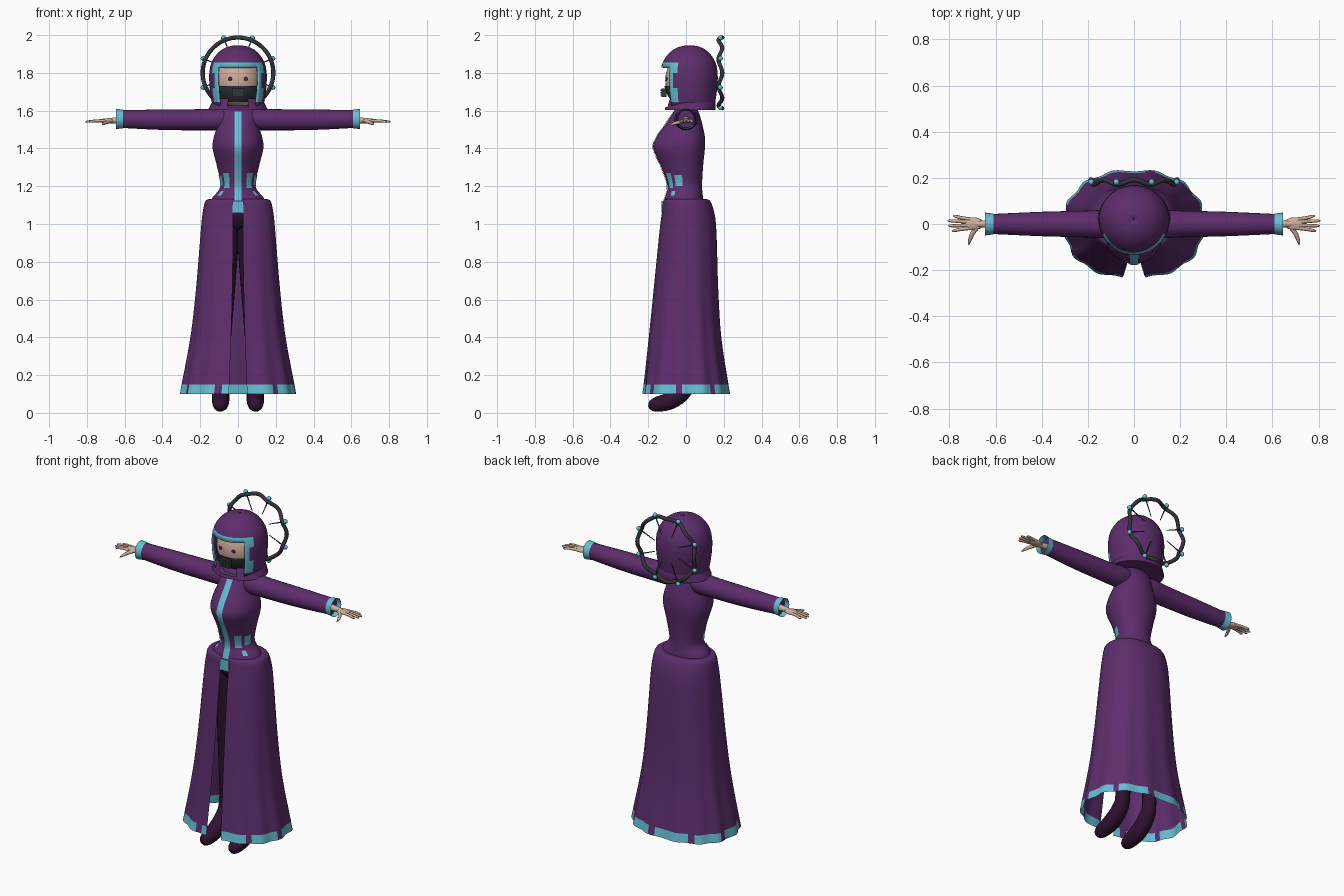
import bpy, bmesh
from math import sin, cos, pi, radians, degrees, sqrt, asin
from mathutils import Vector

if "Cube" in bpy.data.objects:
    bpy.data.objects.remove(bpy.data.objects["Cube"])


def material(name, rgb):
    m = bpy.data.materials.new(name)
    m.use_nodes = True
    m.diffuse_color = (*rgb, 1)
    m.node_tree.nodes["Principled BSDF"].inputs["Base Color"].default_value = (*rgb, 1)
    return m


PURPLE = material("purple cloth", (0.11, 0.027, 0.15))
CYAN = material("cyan trim", (0.13, 0.52, 0.66))
SKIN = material("skin", (0.64, 0.42, 0.33))
BLACK = material("charcoal metal", (0.035, 0.037, 0.043))
BOOT = material("dark plum", (0.028, 0.006, 0.03))
EYE = material("violet eye", (0.09, 0.015, 0.13))


def finish(ob, mats, angle=50):
    for m in mats:
        ob.data.materials.append(m)
    bpy.ops.object.select_all(action="DESELECT")
    ob.select_set(True)
    bpy.context.view_layer.objects.active = ob
    bpy.ops.object.shade_smooth_by_angle(angle=radians(angle))
    return ob


def loft(name, rings, mats, rule=None, closed=True, caps=False, angle=50):
    """Skin rings of points; rule(row, column, centre) gives a colour or None for a hole."""
    bm = bmesh.new()
    grid = [[bm.verts.new(p) for p in r] for r in rings]
    n = len(grid[0])
    for i in range(len(grid) - 1):
        for j in range(n if closed else n - 1):
            k = (j + 1) % n
            quad = (grid[i][j], grid[i][k], grid[i + 1][k], grid[i + 1][j])
            mid = sum((v.co for v in quad), Vector()) / 4
            colour = rule(i, j, mid) if rule else 0
            if colour is not None:
                bm.faces.new(quad).material_index = colour
    if caps:
        bm.faces.new(grid[0])
        bm.faces.new(grid[-1])
    bmesh.ops.delete(bm, geom=[v for v in bm.verts if not v.link_faces], context="VERTS")
    bmesh.ops.recalc_face_normals(bm, faces=bm.faces)
    me = bpy.data.meshes.new(name)
    bm.to_mesh(me)
    bm.free()
    ob = bpy.data.objects.new(name, me)
    bpy.context.collection.objects.link(ob)
    return finish(ob, mats, angle)


def smooth(rows, steps=4):
    """Catmull-Rom through the rows."""
    out = []
    for i in range(len(rows) - 1):
        quad = zip(rows[max(i - 1, 0)], rows[i], rows[i + 1], rows[min(i + 2, len(rows) - 1)])
        quad = list(quad)
        for s in range(steps):
            t = s / steps
            out.append(tuple(b + t / 2 * (c - a + t * (2*a - 5*b + 4*c - d + t * (3*b - a - 3*c + d)))
                             for a, b, c, d in quad))
    return out + [tuple(rows[-1])]


def oval(z, rx, front, back, a, y0=0, power=1):
    """Point on an egg-shaped section; angle a runs from the front towards +x."""
    s, c = sin(a), cos(a)
    bend = lambda v: abs(v) ** power * (1 if v > 0 else -1)
    return Vector((rx * bend(s), y0 - (front if c > 0 else back) * bend(c), z))


def tube(name, path, mat, seg=12, steps=4):
    """Round tube through (x, y, z, radius) rows."""
    rows = smooth(path, steps)
    pts = [Vector(r[:3]) for r in rows]
    rings = []
    for i, p in enumerate(pts):
        d = pts[min(i + 1, len(pts) - 1)] - pts[max(i - 1, 0)]
        q = d.to_track_quat("Z", "Y")
        r = max(rows[i][3], 0.0005)
        rings.append([p + q @ Vector((r * cos(2*pi*k/seg), r * sin(2*pi*k/seg), 0)) for k in range(seg)])
    return loft(name, rings, [mat], caps=True, angle=70)


def ball(name, centre, size, mat, seg=24):
    bpy.ops.mesh.primitive_uv_sphere_add(segments=seg, ring_count=seg // 2, location=centre)
    ob = bpy.context.object
    ob.name = name
    ob.scale = size
    return finish(ob, [mat])


def box(name, centre, size, mat):
    bpy.ops.mesh.primitive_cube_add(size=1, location=centre)
    ob = bpy.context.object
    ob.name = name
    ob.scale = size
    return finish(ob, [mat], 30)


TURN = [2 * pi * k / 48 for k in range(48)]

# Bodice: height, half width, front depth, back depth
body = smooth([(1.11, .145, .118, .092), (1.14, .135, .112, .09), (1.2, .093, .098, .085),
               (1.3, .11, .13, .09), (1.4, .134, .173, .1), (1.46, .128, .157, .1),
               (1.52, .11, .115, .088), (1.58, .105, .075, .072), (1.615, .085, .052, .055),
               (1.63, .04, .035, .04)], 5)
loft("bodice", [[oval(*r, a) for a in TURN] for r in body], [PURPLE], caps=True)


def body_at(z):
    for p, q in zip(body, body[1:]):
        if p[0] <= z <= q[0]:
            t = (z - p[0]) / (q[0] - p[0])
            return [u + (v - u) * t for u, v in zip(p, q)]


def patch(name, a0, a1, z0, z1, width=None):
    """Thin trim plate lying on the bodice."""
    rings = []
    for i in range(25):
        z, rx, f, b = body_at(z0 + (z1 - z0) * i / 24)
        lo, hi = (-asin(width / rx), asin(width / rx)) if width else (radians(a0), radians(a1))
        rings.append([oval(z, rx + .004, f + .004, b + .004, lo + (hi - lo) * k / 6) for k in range(7)])
    loft(name, rings, [CYAN], closed=False)


patch("front_stripe", 0, 0, 1.125, 1.595, .018)
for side, s in (("left", 1), ("right", -1)):
    patch(side + "_waist_panel", 27*s, 48*s, 1.19, 1.27)
    patch(side + "_side_panel", 58*s, 80*s, 1.2, 1.26)
    patch(side + "_waist_tab", 44*s, 57*s, 1.15, 1.175)

# Skirt: height, half width, front, back, half gap, fold depth
skirt = smooth([(1.13, .13, .1, .09, .026, 0), (1.125, .17, .12, .125, .026, 0),
                (1.06, .187, .128, .15, .026, 0), (.95, .198, .142, .162, .026, .003),
                (.65, .222, .172, .172, .03, .008), (.4, .25, .198, .188, .037, .013),
                (.15, .295, .226, .225, .046, .02), (.1, .303, .234, .233, .05, .022)])


def skirt_ring(row):
    z, rx, f, b, gap, fold = row
    start = asin((gap / rx) ** (1 / .88))
    ring = []
    for k in range(97):
        a = start + (2 * pi - 2 * start) * k / 96
        w = 1 + fold * cos(13 * a)
        ring.append(oval(z, rx * w, f * w, b * w, a, power=.88))
    return ring


hem = lambda i, j, c: int(c.z < .15 and j % 12 not in (8, 9))
loft("skirt", [skirt_ring(r) for r in skirt], [PURPLE, CYAN], hem, closed=False)
box("skirt_clasp", (0, -.127, 1.09), (.056, .008, .065), CYAN)
ball("hips", (0, 0, 1.06), (.14, .1, .1), BOOT)

# Limbs
for side, s in (("left", 1), ("right", -1)):
    tube(side + "_leg", [(.06*s, 0, 1.05, .075), (.075*s, .01, .6, .055), (.09*s, .02, .22, .04),
                         (.091*s, -.01, .12, .044), (.092*s, -.08, .066, .046),
                         (.093*s, -.15, .046, .04), (.094*s, -.188, .038, .026),
                         (.094*s, -.2, .036, .002)], BOOT, 20)
    arm = smooth([(.03, .05, .05, 1.555), (.1, .058, .062, 1.555), (.2, .056, .058, 1.552),
                  (.4, .054, .053, 1.552), (.62, .047, .043, 1.556)])
    loft(side + "_sleeve", [[(x*s, ry * cos(a), zc + rz * sin(a)) for a in TURN[::2]]
                            for x, rz, ry, zc in arm], [PURPLE], caps=True)
    cuff = [(.608, .049), (.625, .051), (.646, .054)]
    loft(side + "_cuff", [[(x*s, r * .92 * cos(a), 1.556 + r * sin(a)) for a in TURN[::2]]
                          for x, r in cuff], [CYAN])
    tube(side + "_wrist", [(.6*s, 0, 1.553, .019), (.66*s, 0, 1.548, .015), (.69*s, 0, 1.546, .014)], SKIN)
    ball(side + "_palm", (.694*s, .001, 1.546), (.042, .028, .013), SKIN, 16)
    for n, (y0, y1, tip) in enumerate([(.02, .034, .785), (.008, .014, .808),
                                       (-.005, -.008, .805), (-.017, -.029, .79)]):
        tube(f"{side}_finger_{n + 1}", [(.705*s, y0, 1.547, .0085), (.75*s, (y0 + y1) / 2, 1.546, .0075),
                                        ((tip - .01)*s, y1, 1.542, .006), (tip*s, y1, 1.541, .001)], SKIN, 8, 3)
    tube(side + "_thumb", [(.675*s, -.008, 1.545, .011), (.698*s, -.038, 1.538, .01),
                           (.712*s, -.07, 1.53, .0075), (.716*s, -.094, 1.526, .001)], SKIN, 8, 3)

# Head and face mask
HEAD = Vector((0, .01, 1.76))
tube("neck", [(0, .01, 1.58, .045), (0, .01, 1.7, .045)], SKIN, 20)
ball("head", HEAD, (.122, .12, .145), SKIN, 40)


def face_point(a, z, lift):
    k = sqrt(1 - ((z - HEAD.z) / .145) ** 2)
    return oval(z, .122 * k + lift, .12 * k + lift, .12, a, HEAD.y)


loft("face_mask", [[face_point(radians(-66 + 5.5 * k), z, .007) for k in range(25)]
                   for z in (1.645, 1.66, 1.68, 1.7, 1.715, 1.73)], [BLACK], closed=False)
box("mask_filter", (0, -.117, 1.695), (.062, .026, .045), BLACK)
for n in range(3):
    box(f"filter_bar_{n + 1}", (0, -.131, 1.682 + .013 * n), (.046, .006, .006), BLACK)
for side, s in (("left", 1), ("right", -1)):
    ball(side + "_eye", face_point(asin(.34) * s, 1.768, 0), (.013, .005, .01), EYE, 12)

# Helmet with a cyan border around the face opening
shell = [(1.615, .133), (1.645, .139), (1.68, .145), (1.72, .15), (1.77, .153), (1.8, .152), (1.83, .148),
         (1.856, .14), (1.88, .127), (1.905, .108), (1.925, .083), (1.938, .055), (1.944, .028), (1.946, .002)]


def helmet_rule(i, j, c):
    a = abs((j + .5) * 5 - (360 if j >= 36 else 0))
    if c.z < 1.83 and a < 45:
        return None
    border = 55 if 1.72 < c.z < 1.8 else 65
    return int(1.64 < c.z < 1.856 and a < border)


helmet = loft("helmet", [[oval(z, r, r * 1.02, r * .97, radians(5 * k), .02) for k in range(72)]
                         for z, r in shell], [PURPLE, CYAN], helmet_rule)
thick = helmet.modifiers.new("thickness", "SOLIDIFY")
thick.thickness = .01
thick.offset = -1

# Flared collar, split at the throat
collar = smooth([(1.603, .158, .133, .135), (1.62, .15, .128, .137), (1.645, .138, .12, .136),
                 (1.665, .13, .11, .126)], 2)
split = lambda i, j, c: None if c.z > 1.62 and abs(c.x) < .05 and c.y < 0 else 0
loft("collar", [[oval(*r, a, .02) for a in TURN] for r in collar], [PURPLE], split)
loft("collar_base", [[oval(z, r, r * .85, r * .87, a, .02) for a in TURN]
                     for z, r in ((1.603, .158), (1.612, .04))], [PURPLE])

# Halo wheel behind the head
HUB = Vector((0, .182, 1.8))
wave = lambda t: .01 * cos(8 * t)
rim = [[HUB + Vector(((.187 + .011 * cos(b)) * cos(t), wave(t) + .011 * sin(b), (.187 + .011 * cos(b)) * sin(t)))
        for b in TURN[::4]] for t in (2 * pi * k / 96 for k in range(97))]
loft("halo_rim", rim, [BLACK])
for n in range(8):
    t = pi / 8 + n * pi / 4
    out = Vector((cos(t), 0, sin(t)))
    ball(f"halo_bead_{n + 1}", HUB + out * .2, (.013,) * 3, CYAN, 16)
    tube(f"halo_spoke_{n + 1}", [(*(HUB + out * .085), .002), (*(HUB + out * .187), .004)], BLACK, 6, 1)
